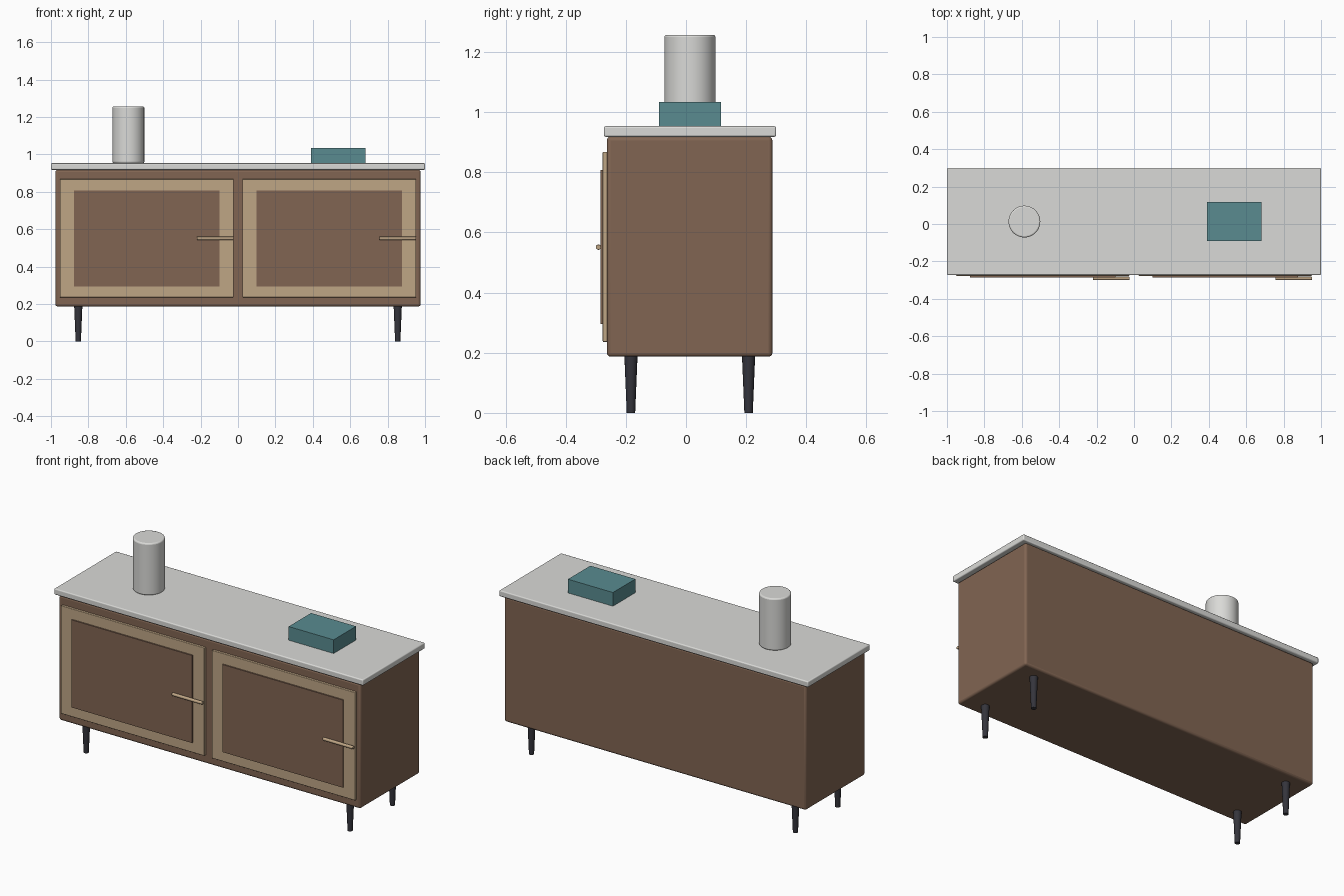
import bpy
import math

if "Cube" in bpy.data.objects:
    bpy.data.objects.remove(bpy.data.objects["Cube"], do_unlink=True)


def material(name, r, g, b):
    mat = bpy.data.materials.new(name)
    mat.use_nodes = True
    mat.diffuse_color = (r, g, b, 1)
    mat.node_tree.nodes["Principled BSDF"].inputs["Base Color"].default_value = (r, g, b, 1)
    return mat


WOOD = material("brown_wood", 0.22, 0.13, 0.085)
OAK = material("light_oak", 0.52, 0.38, 0.235)
STONE = material("pale_stone", 0.70, 0.70, 0.68)
METAL = material("dark_metal", 0.035, 0.035, 0.045)
TEAL = material("teal", 0.10, 0.26, 0.28)


def finish(obj, name, mat, bevel):
    obj.name = name
    obj.data.materials.append(mat)
    bpy.ops.object.transform_apply(location=False, rotation=True, scale=True)
    if bevel:
        mod = obj.modifiers.new("soft_edges", "BEVEL")
        mod.width = bevel
        mod.segments = 3
        mod.limit_method = "ANGLE"
        mod.angle_limit = math.radians(40)
    bpy.ops.object.shade_smooth_by_angle(angle=math.radians(35))
    return obj


def box(name, mat, xs, ys, zs, bevel=0.0):
    spans = (xs, ys, zs)
    bpy.ops.mesh.primitive_cube_add(size=1, location=[(a + b) / 2 for a, b in spans])
    obj = bpy.context.object
    obj.scale = [b - a for a, b in spans]
    return finish(obj, name, mat, bevel)


def rod(name, mat, location, r_low, r_high, length, bevel=0.0, sides=32, rotation=(0, 0, 0)):
    bpy.ops.mesh.primitive_cone_add(vertices=sides, radius1=r_low, radius2=r_high,
                                    depth=length, location=location, rotation=rotation)
    return finish(bpy.context.object, name, mat, bevel)


# Cabinet and worktop
box("cabinet_body", WOOD, (-0.976, 0.976), (-0.263, 0.287), (0.187, 0.918), 0.012)
box("worktop", STONE, (-1, 1), (-0.273, 0.30), (0.918, 0.953), 0.006)

# Doors: oak frame, raised wood panel and a horizontal pull at the right edge
for side, x in (("right", -0.488), ("left", 0.488)):
    box(side + "_door_frame", OAK, (x - 0.464, x + 0.464), (-0.277, -0.26), (0.236, 0.868), 0.003)
    box(side + "_door_panel", WOOD, (x - 0.39, x + 0.39), (-0.285, -0.27), (0.295, 0.807))
    rod(side + "_door_handle", OAK, (x + 0.366, -0.291, 0.551), 0.009, 0.009, 0.196,
        0.002, 16, (0, math.pi / 2, 0))

# Tapered legs
for depth, y in (("front", -0.183), ("back", 0.208)):
    for side, x in (("right", -0.854), ("left", 0.854)):
        rod(depth + "_" + side + "_leg", METAL, (x, y, 0.096), 0.014, 0.022, 0.192, sides=16)

# Ornaments on the worktop
rod("vase", STONE, (-0.586, 0.013, 1.105), 0.085, 0.085, 0.304, 0.008, 48)
box("book", TEAL, (0.391, 0.682), (-0.09, 0.117), (0.953, 1.033))
